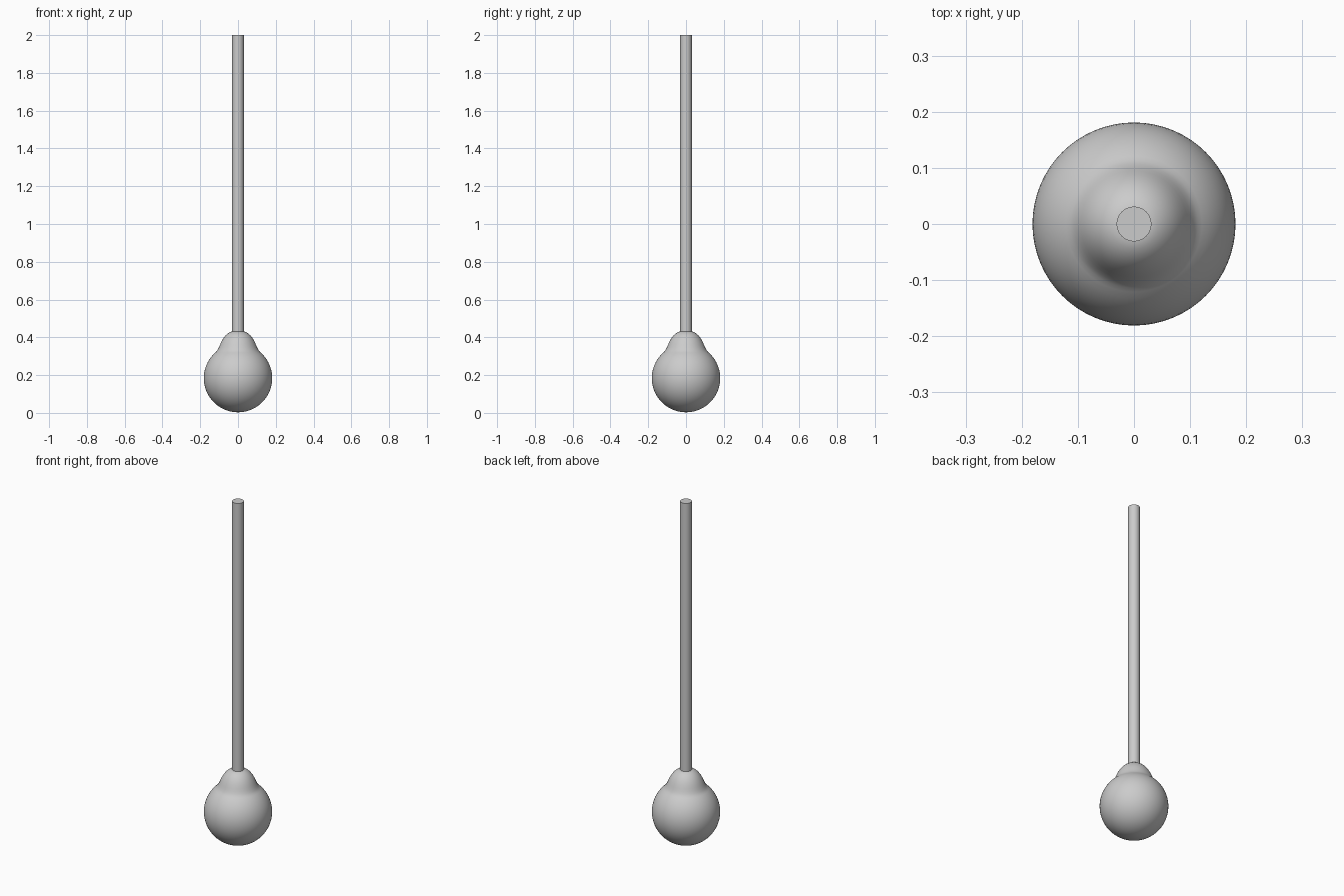
import bpy, bmesh, math

if "Cube" in bpy.data.objects:
    bpy.data.objects.remove(bpy.data.objects["Cube"])

def lathe(name, profile, segments):
    # Revolve an (r, z) profile around z
    bm = bmesh.new()
    rings = []
    for r, z in profile:
        if r < 1e-5:
            rings.append([bm.verts.new((0, 0, z))])
        else:
            rings.append([bm.verts.new((r * math.cos(2 * math.pi * i / segments),
                                        r * math.sin(2 * math.pi * i / segments), z))
                          for i in range(segments)])
    for a, b in zip(rings, rings[1:]):
        for i in range(segments):
            j = (i + 1) % segments
            if len(a) == 1:
                bm.faces.new((a[0], b[j], b[i]))
            elif len(b) == 1:
                bm.faces.new((a[i], a[j], b[0]))
            else:
                bm.faces.new((a[i], a[j], b[j], b[i]))
    bmesh.ops.recalc_face_normals(bm, faces=bm.faces)
    me = bpy.data.meshes.new(name)
    bm.to_mesh(me)
    bm.free()
    ob = bpy.data.objects.new(name, me)
    bpy.context.collection.objects.link(ob)
    return ob

def smooth(ob):
    bpy.ops.object.select_all(action='DESELECT')
    ob.select_set(True)
    bpy.context.view_layer.objects.active = ob
    bpy.ops.object.shade_smooth_by_angle(angle=math.radians(40))

# Round bulb flowing into a domed shoulder
R = 0.181
profile = []
for i in range(29):
    a = math.radians(-90 + 138 * i / 28)
    profile.append((R * math.cos(a) if i else 0, R + 0.003 + R * math.sin(a)))
profile += [(0.114, 0.325), (0.107, 0.335), (0.101, 0.347), (0.095, 0.361),
            (0.088, 0.377), (0.079, 0.393), (0.068, 0.408), (0.056, 0.419),
            (0.044, 0.427), (0.031, 0.432), (0, 0.434)]
smooth(lathe("bulb", profile, 64))

# Long straight rod
bpy.ops.mesh.primitive_cylinder_add(vertices=48, radius=0.031, depth=1.58,
                                    location=(0, 0, 1.21))
rod = bpy.context.object
rod.name = "rod"
smooth(rod)
